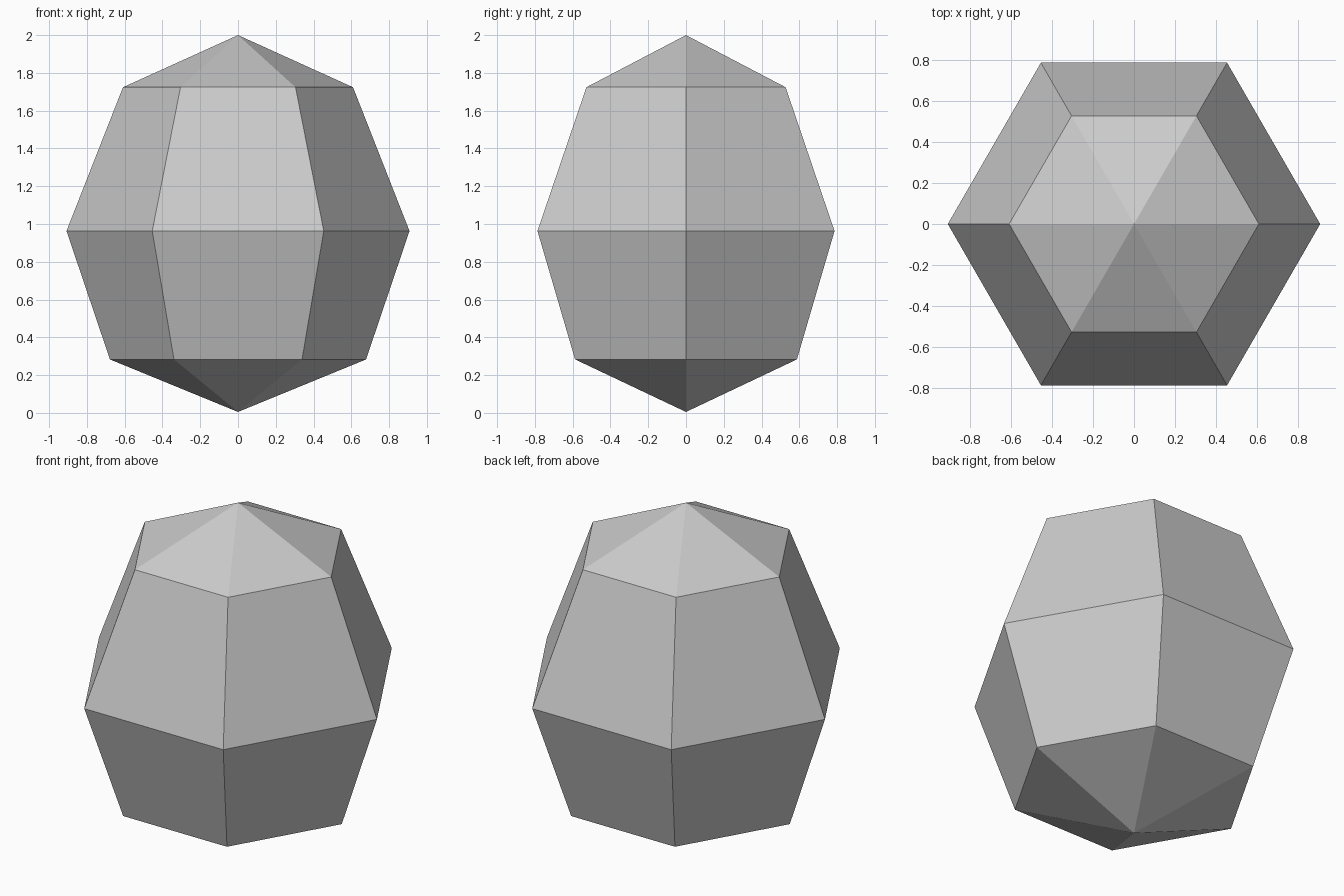
import bpy, bmesh, math

if "Cube" in bpy.data.objects:
    bpy.data.objects.remove(bpy.data.objects["Cube"])

SIDES = 6
RINGS = [(0.678, 0.283), (0.908, 0.963), (0.609, 1.724)]  # radius, height
BOTTOM, TOP = 0.005, 2.0

bm = bmesh.new()

# Hexagonal rings
rings = []
for r, z in RINGS:
    angles = [2 * math.pi * i / SIDES for i in range(SIDES)]
    rings.append([bm.verts.new((r * math.cos(a), r * math.sin(a), z)) for a in angles])
low = bm.verts.new((0, 0, BOTTOM))
high = bm.verts.new((0, 0, TOP))

# Side panels and pointed caps
for i in range(SIDES):
    j = (i + 1) % SIDES
    for a, b in zip(rings, rings[1:]):
        bm.faces.new((a[i], a[j], b[j], b[i]))
    bm.faces.new((low, rings[0][j], rings[0][i]))
    bm.faces.new((rings[-1][i], rings[-1][j], high))

mesh = bpy.data.meshes.new("faceted_stone")
bm.to_mesh(mesh)
bm.free()

# Plain grey surface
grey = bpy.data.materials.new("light grey")
grey.diffuse_color = (0.6, 0.6, 0.6, 1)
grey.use_nodes = True
grey.node_tree.nodes["Principled BSDF"].inputs["Base Color"].default_value = grey.diffuse_color
mesh.materials.append(grey)

stone = bpy.data.objects.new("faceted_stone", mesh)
bpy.context.collection.objects.link(stone)
